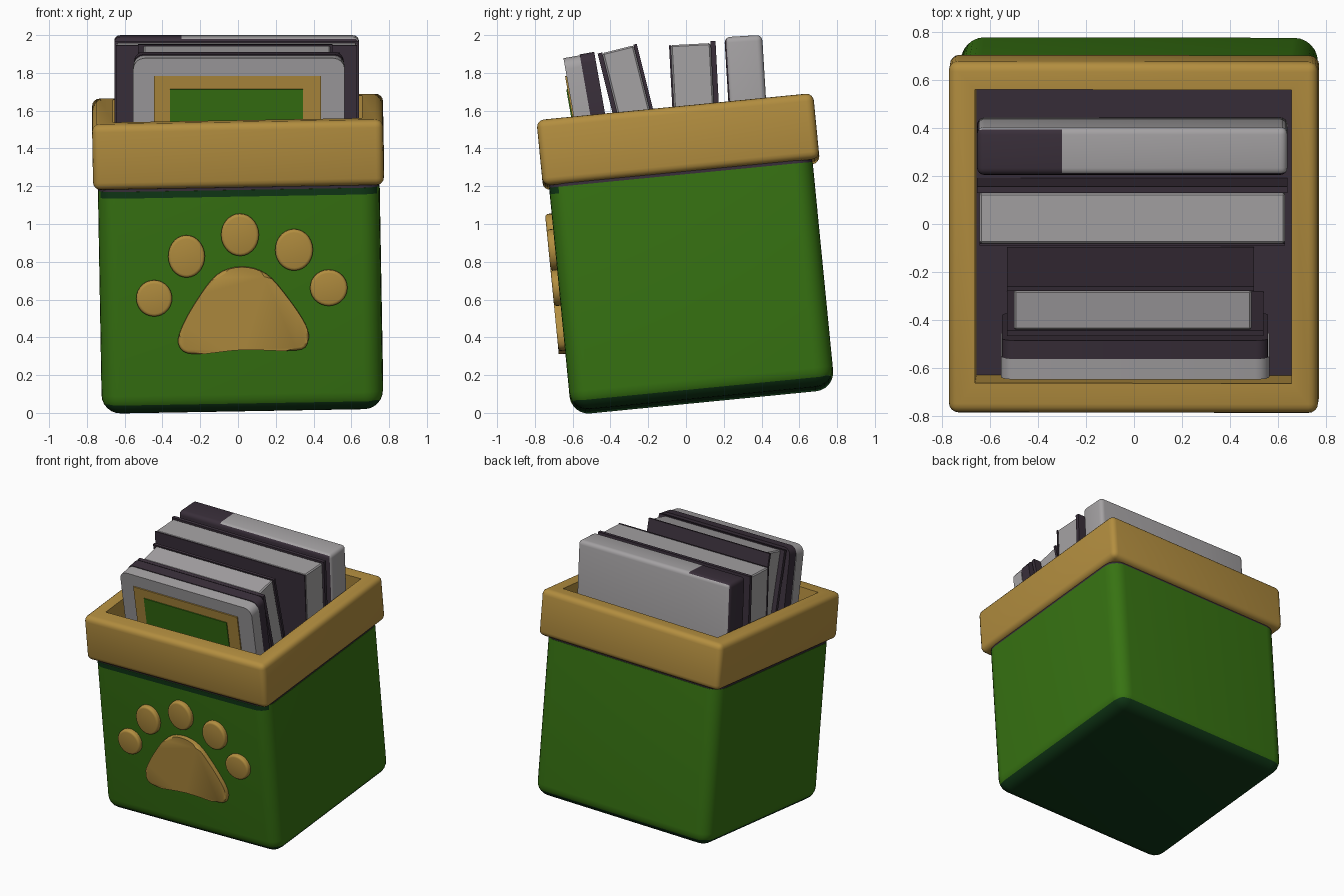
import bpy, bmesh, math
from mathutils import Matrix, Vector

if "Cube" in bpy.data.objects:
    bpy.data.objects.remove(bpy.data.objects["Cube"])


def material(name, rgb):
    m = bpy.data.materials.new(name)
    m.diffuse_color = (*rgb, 1)
    m.use_nodes = True
    m.node_tree.nodes["Principled BSDF"].inputs["Base Color"].default_value = m.diffuse_color
    return m


GREEN = material("green", (0.038, 0.171, 0.006))
DEEP = material("deep green", (0.005, 0.038, 0.008))
GOLD = material("gold", (0.45, 0.27, 0.05))
DARK = material("dark plum", (0.041, 0.028, 0.042))
GREY = material("grey", (0.376, 0.362, 0.37))

# The whole bin leans forward and rolls slightly
TILT = (Matrix.Translation((0.025, 0, 0)) @ Matrix.Rotation(math.radians(5.6), 4, 'X')
        @ Matrix.Rotation(math.radians(-1), 4, 'Y'))


def finish(name, bm, mats, matrix, rule=None):
    bmesh.ops.recalc_face_normals(bm, faces=bm.faces[:])
    bm.normal_update()
    if rule:
        for f in bm.faces:
            f.material_index = rule(f.normal, f.calc_center_median())
    bm.transform(matrix)
    me = bpy.data.meshes.new(name)
    bm.to_mesh(me)
    bm.free()
    for m in mats:
        me.materials.append(m)
    ob = bpy.data.objects.new(name, me)
    bpy.context.collection.objects.link(ob)
    return ob


def box(name, lo, hi, mats, matrix, bevel=0.0, pick=lambda e: True, cut=None, rule=None, seg=4):
    bm = bmesh.new()
    lo, hi = Vector(lo), Vector(hi)
    bmesh.ops.create_cube(bm, size=1)
    for v in bm.verts:
        v.co = Vector([(lo[i] + hi[i]) / 2 + v.co[i] * (hi[i] - lo[i]) for i in range(3)])
    if bevel:
        bmesh.ops.bevel(bm, geom=[e for e in bm.edges if pick(e)], offset=bevel,
                        segments=seg, profile=0.5, affect='EDGES')
    if cut:
        bmesh.ops.bisect_plane(bm, geom=bm.verts[:] + bm.edges[:] + bm.faces[:],
                               plane_co=cut[0], plane_no=cut[1])
    return finish(name, bm, mats, matrix, rule)


# Bin body: rounded below, deep green underside and a thin band under the front of the rim
box("bin_body", (-0.745, -0.605, 0.058), (0.745, 0.797, 1.245), [GREEN, DEEP], TILT, 0.1,
    pick=lambda e: min(v.co.z for v in e.verts) < 1, cut=((0, 0, 1.21), (0, 0, 1)), seg=6,
    rule=lambda n, c: int(n.z < -0.5 or (n.y < -0.5 and c.z > 1.21)))

# Dark plate closing the bin, seen as a seam below the rim
box("inner_floor", (-0.742, -0.602, 1.235), (0.742, 0.794, 1.268), [DARK], TILT, 0.09,
    pick=lambda e: abs(e.verts[0].co.z - e.verts[1].co.z) > 0.01)

# Rim: square ring with rounded edges
bm = bmesh.new()
rings = []
for x, y0, y1 in ((0.77, -0.637, 0.835), (0.66, -0.51, 0.72)):
    for z in (1.258, 1.607):
        rings.append([bm.verts.new(p) for p in ((-x, y0, z), (x, y0, z), (x, y1, z), (-x, y1, z))])
for a, b in ((0, 1), (1, 3), (3, 2), (2, 0)):
    for i in range(4):
        j = (i + 1) % 4
        bm.faces.new((rings[a][i], rings[a][j], rings[b][j], rings[b][i]))
outer = set(rings[0] + rings[1])
edges = [e for e in bm.edges if e.verts[0] in outer and e.verts[1] in outer]
bmesh.ops.bevel(bm, geom=edges, offset=0.04, segments=4, profile=0.5, affect='EDGES')
finish("rim", bm, [GOLD], TILT)


def pad(name, pts):
    """Raised pad on the front from an outline given in front view coordinates."""
    bm = bmesh.new()
    front = [bm.verts.new((x - 0.012, -0.64, z + 0.063)) for x, z in pts]
    back = [bm.verts.new((x - 0.012, -0.59, z + 0.063)) for x, z in pts]
    bm.faces.new(front)
    bm.faces.new(back)
    n = len(pts)
    rim = []
    for i in range(n):
        j = (i + 1) % n
        bm.faces.new((front[i], front[j], back[j], back[i]))
        rim.append(bm.edges.get((front[i], front[j])))
    bmesh.ops.bevel(bm, geom=rim, offset=0.016, segments=3, profile=0.5, affect='EDGES')
    finish(name, bm, [GOLD], TILT)


def spline(p, steps=4):
    """Closed smooth curve through the points."""
    out = []
    n = len(p)
    for i in range(n):
        a, b, c, d = (Vector(p[(i + k) % n]) for k in (-1, 0, 1, 2))
        for s in range(steps):
            t = s / steps
            out.append(0.5 * (2 * b + (c - a) * t + (2 * a - 5 * b + 4 * c - d) * t * t
                              + (3 * b - a - 3 * c + d) * t ** 3))
    return out


# Paw: large pad and five toes
pad("paw_pad", spline([(0.02, 0.775), (0.15, 0.735), (0.26, 0.61), (0.355, 0.46), (0.365, 0.37),
                       (0.30, 0.325), (0.02, 0.335), (-0.24, 0.315), (-0.318, 0.36),
                       (-0.305, 0.45), (-0.22, 0.60), (-0.11, 0.735)]))
toes = [(-0.445, 0.615, 0.095, 0.096), (-0.27, 0.835, 0.097, 0.112), (0.015, 0.945, 0.1, 0.112),
        (0.30, 0.86, 0.1, 0.11), (0.48, 0.655, 0.099, 0.096)]
for k, (x, z, rx, rz) in enumerate(toes):
    pad(f"paw_toe_{k + 1}", [(x + rx * math.cos(a * math.tau / 28), z + rz * math.sin(a * math.tau / 28))
                             for a in range(28)])


def lean(y, z, deg):
    return Matrix.Translation((0, y, z)) @ Matrix.Rotation(math.radians(deg), 4, 'X')


# Front folder: grey rounded front with a framed panel, dark back
M = lean(-0.567, 1.892, 10)
box("folder_1_front", (-0.555, -0.083, -0.66), (0.565, 0.005, 0), [GREY], M, 0.06,
    pick=lambda e: abs(e.verts[0].co.y - e.verts[1].co.y) > 0.05)
box("folder_1_back", (-0.55, 0.005, -0.66), (0.56, 0.083, 0.005), [DARK], M, 0.05,
    pick=lambda e: abs(e.verts[0].co.y - e.verts[1].co.y) > 0.05)
box("folder_1_frame", (-0.445, -0.091, -0.56), (0.44, -0.083, -0.095), [GOLD], M)
box("folder_1_panel", (-0.36, -0.097, -0.5), (0.345, -0.091, -0.165), [GREEN], M)

# Second book: grey pages between dark covers
M = lean(-0.36, 1.925, 14)
box("book_2_pages", (-0.5, -0.085, -0.68), (0.49, 0.085, 0), [GREY], M, 0.008, seg=1)
box("book_2_front_cover", (-0.53, -0.11, -0.68), (0.54, -0.085, 0.004), [DARK], M)
box("book_2_back_cover", (-0.53, 0.085, -0.68), (0.5, 0.103, 0.004), [DARK], M)

# Third book: wider and nearly upright
M = lean(0.022, 1.952, 3)
box("book_3_pages", (-0.645, -0.103, -0.7), (0.63, 0.108, 0), [GREY], M, 0.008, seg=1)
box("book_3_front_cover", (-0.645, -0.112, -0.7), (0.63, -0.103, 0), [DARK], M)
box("book_3_back_cover", (-0.655, 0.108, -0.7), (0.64, 0.135, 0.01), [DARK], M)

# Rear book: rounded block with dark front, dark left end and part of its top
box("book_4", (-0.655, -0.1, -0.7), (0.64, 0.1, 0), [GREY, DARK], lean(0.303, 1.995, 3.5), 0.03,
    cut=((-0.3, 0, 0), (1, 0, 0)),
    rule=lambda n, c: int(n.y < -0.6 or (c.x < -0.3 and n.y < 0.6)))

# Smooth shading with sharp edges kept
for ob in bpy.context.scene.objects:
    ob.select_set(True)
    bpy.context.view_layer.objects.active = ob
bpy.ops.object.shade_smooth_by_angle(angle=math.radians(35))
